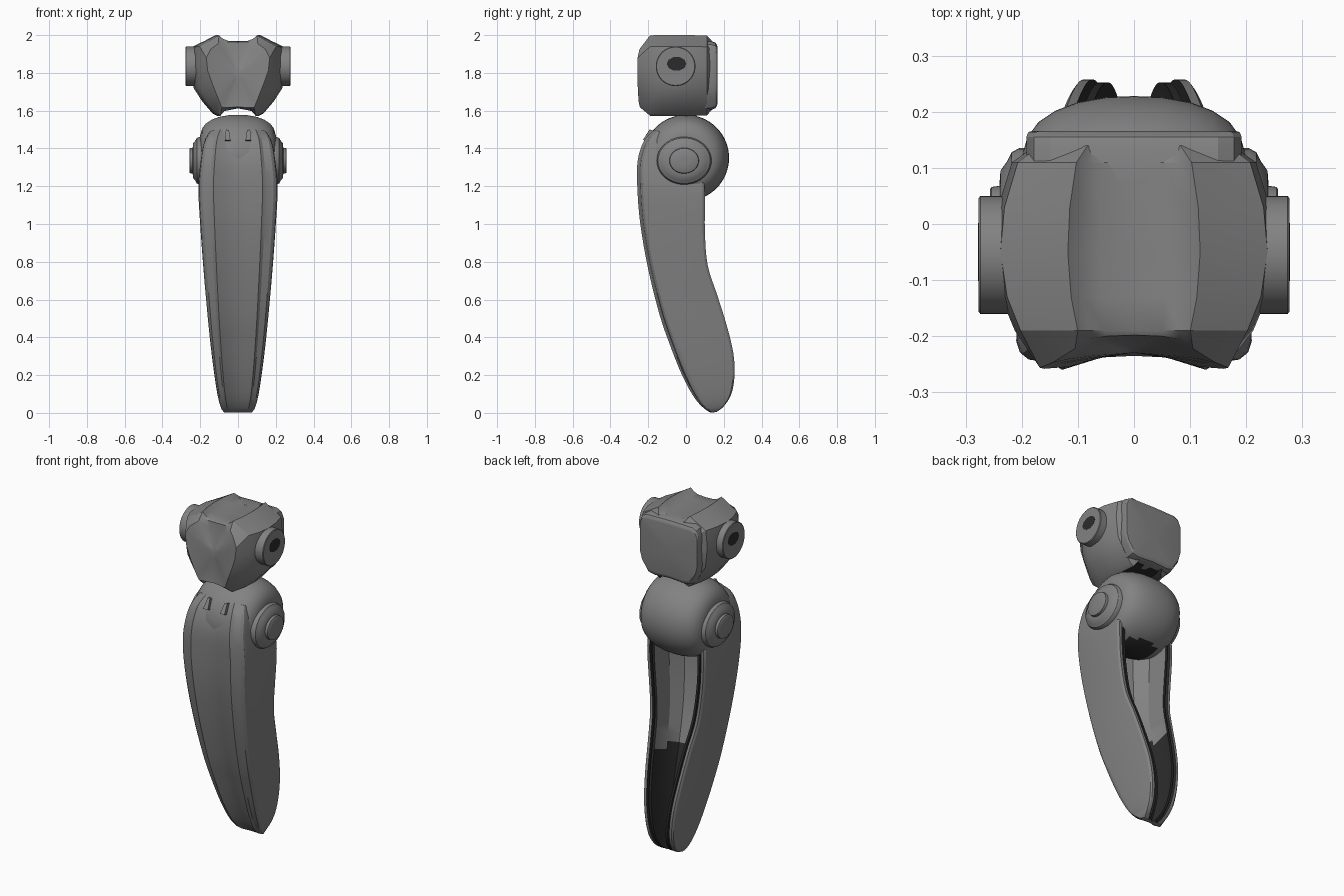
import bpy, bmesh, math

if "Cube" in bpy.data.objects:
    bpy.data.objects.remove(bpy.data.objects["Cube"])


def material(name, c):
    m = bpy.data.materials.new(name)
    m.diffuse_color = (c, c, c, 1)
    m.use_nodes = True
    m.node_tree.nodes["Principled BSDF"].inputs["Base Color"].default_value = m.diffuse_color
    return m


GREY = material("mid grey", 0.225)
DARK = material("dark grey", 0.024)


def loft(name, rings, rule=None, angle=35):
    """Skin closed rings of equal length and cap both ends.
    rule(centre, segment) says which faces are dark."""
    bm = bmesh.new()
    vs = [[bm.verts.new(p) for p in r] for r in rings]
    n = len(vs[0])
    for a, b in zip(vs, vs[1:]):
        for j in range(n):
            k = (j + 1) % n
            f = bm.faces.new((a[j], a[k], b[k], b[j]))
            if rule and rule(f.calc_center_median(), min(j, n - 1 - j)):
                f.material_index = 1
    for r in (vs[0], vs[-1]):
        c = [sum(v.co[i] for v in r) / n for i in range(3)]
        cv = bm.verts.new(c)
        for j in range(n):
            bm.faces.new((r[j], r[(j + 1) % n], cv))
    bmesh.ops.recalc_face_normals(bm, faces=bm.faces)
    me = bpy.data.meshes.new(name)
    bm.to_mesh(me)
    bm.free()
    me.materials.append(GREY)
    me.materials.append(DARK)
    ob = bpy.data.objects.new(name, me)
    bpy.context.collection.objects.link(ob)
    bpy.ops.object.select_all(action='DESELECT')
    ob.select_set(True)
    bpy.context.view_layer.objects.active = ob
    bpy.ops.object.shade_smooth_by_angle(angle=math.radians(angle))
    return ob


def mirrored(half):
    """Half ring, starting and ending on x = 0, completed across x."""
    return half + [(-p[0], p[1], p[2]) for p in half[-2:0:-1]]


def lathe_x(name, profile, cy, cz, n=48, rule=None, sy=1, sz=1):
    rings = [[(x, cy + r * sy * math.cos(2 * math.pi * i / n),
               cz + r * sz * math.sin(2 * math.pi * i / n)) for i in range(n)]
             for x, r in profile]
    return loft(name, rings, rule)


def smooth_path(rows, steps):
    """Catmull-Rom interpolation through rows of numbers."""
    out = []
    for i in range(len(rows) - 1):
        a, b, c, d = (rows[max(i - 1, 0)], rows[i], rows[i + 1],
                      rows[min(i + 2, len(rows) - 1)])
        for s in range(steps):
            t = s / steps
            out.append([0.5 * (2 * q + (r - p) * t + (2 * p - 5 * q + 4 * r - s4) * t * t
                               + (3 * q - p - 3 * r + s4) * t ** 3)
                        for p, q, r, s4 in zip(a, b, c, d)])
    return out + [list(rows[-1])]


# Shin shell: front point, back point and half width at each station
stations = [
    (-.165, 1.50, .00, 1.42, .150), (-.220, 1.445, .06, 1.35, .180),
    (-.255, 1.34, .09, 1.27, .198), (-.258, 1.20, .10, 1.15, .210),
    (-.242, 1.00, .10, .96, .200), (-.200, .76, .115, .78, .183),
    (-.140, .52, .165, .625, .163), (-.085, .36, .215, .465, .147),
    (-.030, .22, .250, .32, .130), (.020, .12, .257, .20, .115),
    (.060, .06, .240, .10, .102), (.100, .02, .200, .035, .088),
    (.130, .002, .160, .004, .072)]


def shin_ring(yf, zf, yb, zb, w):
    dy, dz = yb - yf, zb - zf
    length = math.hypot(dy, dz)
    s = min(1, length / .3)
    wb = w * (.80 + .12 * min(1, max(0, zb)))
    # (x, fraction from front to back, offset along that line)
    sec = [(0, 0, .026), (.28 * w, 0, .022), (.62 * w, 0, 0), (.70 * w, 0, .012),
           (.90 * w, 0, .018), (.97 * w, 0, .030), (w, 0, .050),
           (wb, 1, -.012), (wb - .008, 1, 0), (wb - .024, 1, 0),
           (wb - .026, 1, -.05), (wb - .034, 1, -.05), (wb - .036, 1, -.006),
           (wb - .050, 1, -.006), (wb - .054, .62, 0), (.6 * wb - .032, .42, 0), (0, .36, 0)]
    return mirrored([(max(x, 0), yf + dy * (u + o * s / length),
                      zf + dz * (u + o * s / length)) for x, u, o in sec])


loft("shin_shell", [shin_ring(*s) for s in smooth_path(stations, 4)],
     lambda c, j: 9 <= j <= 12 or (j >= 13 and c.z < .56), 28)

# Knee ball: barrel-like ball turned about the x axis, dark patch underneath
half = [(0, .228), (.05, .226), (.10, .217), (.14, .202), (.17, .182), (.19, .155), (.20, .12)]
lathe_x("knee_ball", [(-x, r) for x, r in half[:0:-1]] + half, 0, 1.35, 64,
        lambda c, j: c.z < 1.15 and abs(c.x) < .09)

# Joint caps, hip discs and disc recesses on both sides
boss = [(.15, .145), (.205, .145), (.218, .138), (.226, .122), (.238, .105),
        (.240, .078), (.254, .076), (.257, .071), (.257, .02)]
disc = [(.18, .105), (.274, .105), (.277, .101), (.277, .02)]
for side, sgn in (("left", -1), ("right", 1)):
    lathe_x("knee_cap_" + side, [(sgn * x, r) for x, r in boss], -.01, 1.335, sz=.87)
    lathe_x("hip_disc_" + side, [(sgn * x, r) for x, r in disc], -.055, 1.835)
    lathe_x("disc_recess_" + side, [(sgn * .272, .052), (sgn * .278, .052)],
            -.05, 1.848, 10, sz=.72).data.materials[0] = DARK

# Small tabs at the top of the front plate
for side, sgn in (("left", -1), ("right", 1)):
    tab = [(.04, -.228, 1.445), (.048, -.195, 1.497), (.064, -.192, 1.50), (.070, -.228, 1.445)]
    loft("front_tab_" + side, [[(sgn * x, y + d, z - d * .3) for x, y, z in tab]
                               for d in (0, .06)])

# Hip block: front outline swept from back to front
outline = [(0, 1.968), (.06, 1.97), (.095, 1.982), (.118, 2.0), (.18, 1.968), (.238, 1.94),
           (.25, 1.84), (.235, 1.72), (.19, 1.65), (.135, 1.585), (.11, 1.572),
           (.085, 1.597), (0, 1.612)]


def hip_ring(y, sx, sz):
    return mirrored([(x * sx, y, 1.79 + (z - 1.79) * sz) for x, z in outline])


# Heart-shaped rim of the front panel, with a shallow dish inside it
heart = [(0, -.198, 1.962), (.05, -.20, 1.964), (.08, -.205, 1.966), (.105, -.222, 1.955),
         (.145, -.247, 1.925), (.168, -.256, 1.88), (.160, -.258, 1.81), (.135, -.256, 1.74),
         (.115, -.254, 1.69), (.098, -.250, 1.645), (.085, -.244, 1.618),
         (.06, -.238, 1.616), (0, -.235, 1.62)]


def dish(scale, depth):
    return mirrored([(x * scale, -.235 + (y + .235) * scale + depth, 1.80 + (z - 1.80) * scale)
                     for x, y, z in heart])


sections = [(.14, .70, .84), (.11, .87, .985), (.03, .97, 1), (-.05, 1, 1),
            (-.13, .95, 1), (-.19, .85, .995)]
loft("hip_block", [hip_ring(*s) for s in sections]
     + [mirrored(heart), dish(.8, .004), dish(.5, .006), dish(.2, .006)],
     lambda c, j: j >= 10 and c.y > -.19, 30)

# Flat rounded plate on the back of the hip block
plate = [(0, 1.968), (.15, 1.965), (.178, 1.95), (.192, 1.915), (.192, 1.73),
         (.178, 1.675), (.14, 1.615), (.10, 1.605), (0, 1.612)]
loft("hip_back_plate", [mirrored([(x * sx, y, 1.79 + (z - 1.79) * sz) for x, z in plate])
                        for y, sx, sz in ((.07, 1, 1), (.135, 1, 1), (.155, 1, .96),
                                          (.164, .98, .89), (.166, .93, .84))], None, 25)
